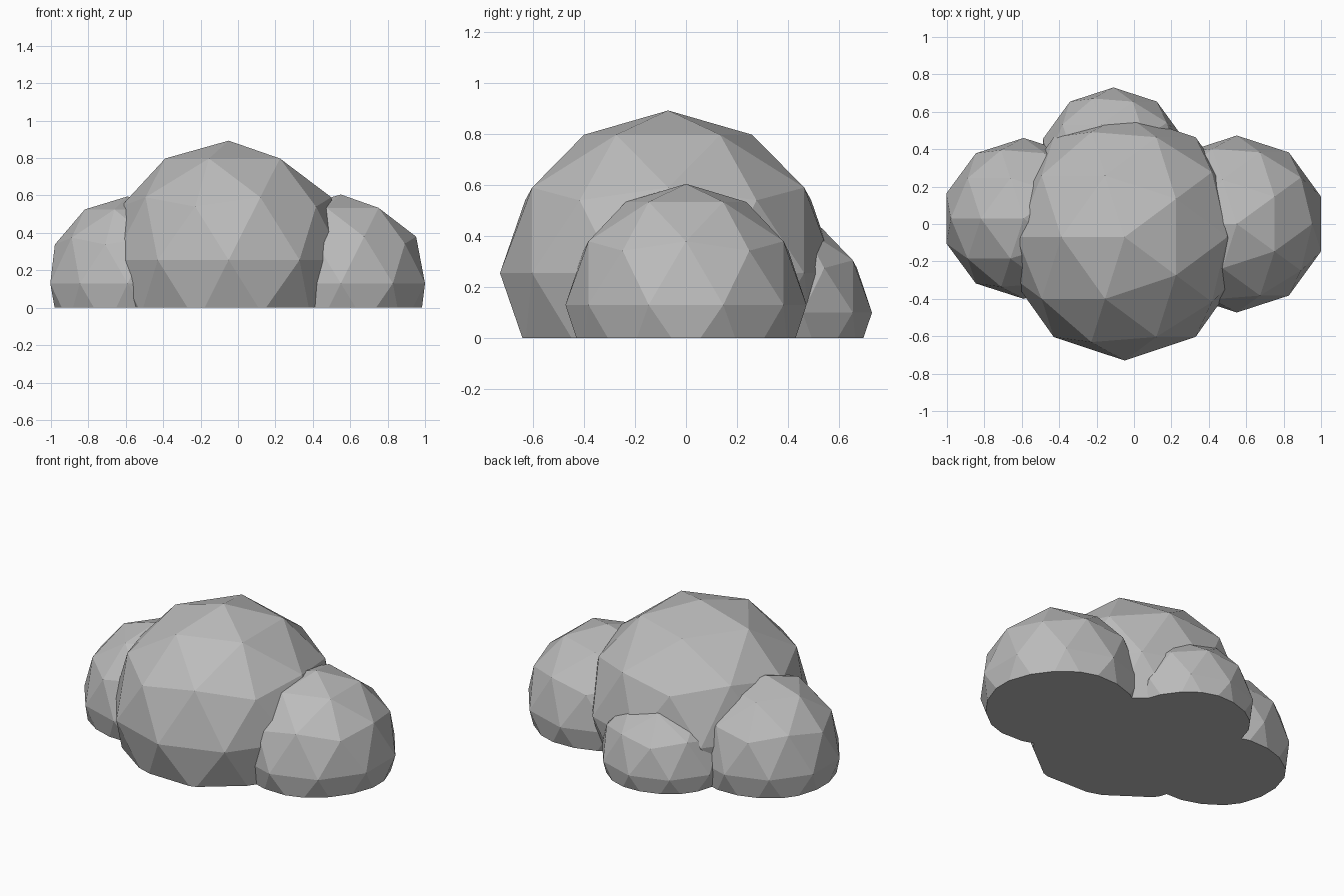
import bpy, bmesh, math
from mathutils import Matrix, Vector

cube = bpy.data.objects.get("Cube")
if cube:
    bpy.data.objects.remove(cube, do_unlink=True)

stone = bpy.data.materials.new("stone_grey")
stone.use_nodes = True
grey = (0.5, 0.5, 0.5, 1)
stone.diffuse_color = grey
bsdf = next(n for n in stone.node_tree.nodes if n.type == 'BSDF_PRINCIPLED')
bsdf.inputs["Base Color"].default_value = grey
bsdf.inputs["Roughness"].default_value = 0.9


def boulder(name, centre, radii):
    """Faceted ball sliced flat where it meets the ground."""
    bm = bmesh.new()
    bmesh.ops.create_icosphere(bm, subdivisions=2, radius=1)
    # half turn so a ridge runs towards -x, then stretch and place
    place = (Matrix.Translation(centre)
             @ Matrix.Diagonal((*radii, 1))
             @ Matrix.Rotation(math.pi, 4, 'Z'))
    bm.transform(place)
    # ground cut, closed with a flat base
    cut = bmesh.ops.bisect_plane(bm, geom=bm.verts[:] + bm.edges[:] + bm.faces[:],
                                 plane_co=Vector(), plane_no=Vector((0, 0, 1)),
                                 clear_inner=True)
    rim = [e for e in cut["geom_cut"] if isinstance(e, bmesh.types.BMEdge)]
    bmesh.ops.contextual_create(bm, geom=rim)
    bmesh.ops.recalc_face_normals(bm, faces=bm.faces[:])
    mesh = bpy.data.meshes.new(name)
    bm.to_mesh(mesh)
    bm.free()
    mesh.materials.append(stone)
    bpy.context.collection.objects.link(bpy.data.objects.new(name, mesh))


# one large boulder with three smaller ones leaning into it
boulder("main_boulder", (-0.05, -0.07, 0.255), (0.645, 0.66, 0.638))
boulder("left_boulder", (0.55, 0, 0.13), (0.473, 0.473, 0.475))
boulder("right_boulder", (-0.59, 0.03, 0.13), (0.435, 0.43, 0.465))
boulder("back_boulder", (-0.11, 0.335, 0.1), (0.395, 0.395, 0.39))
